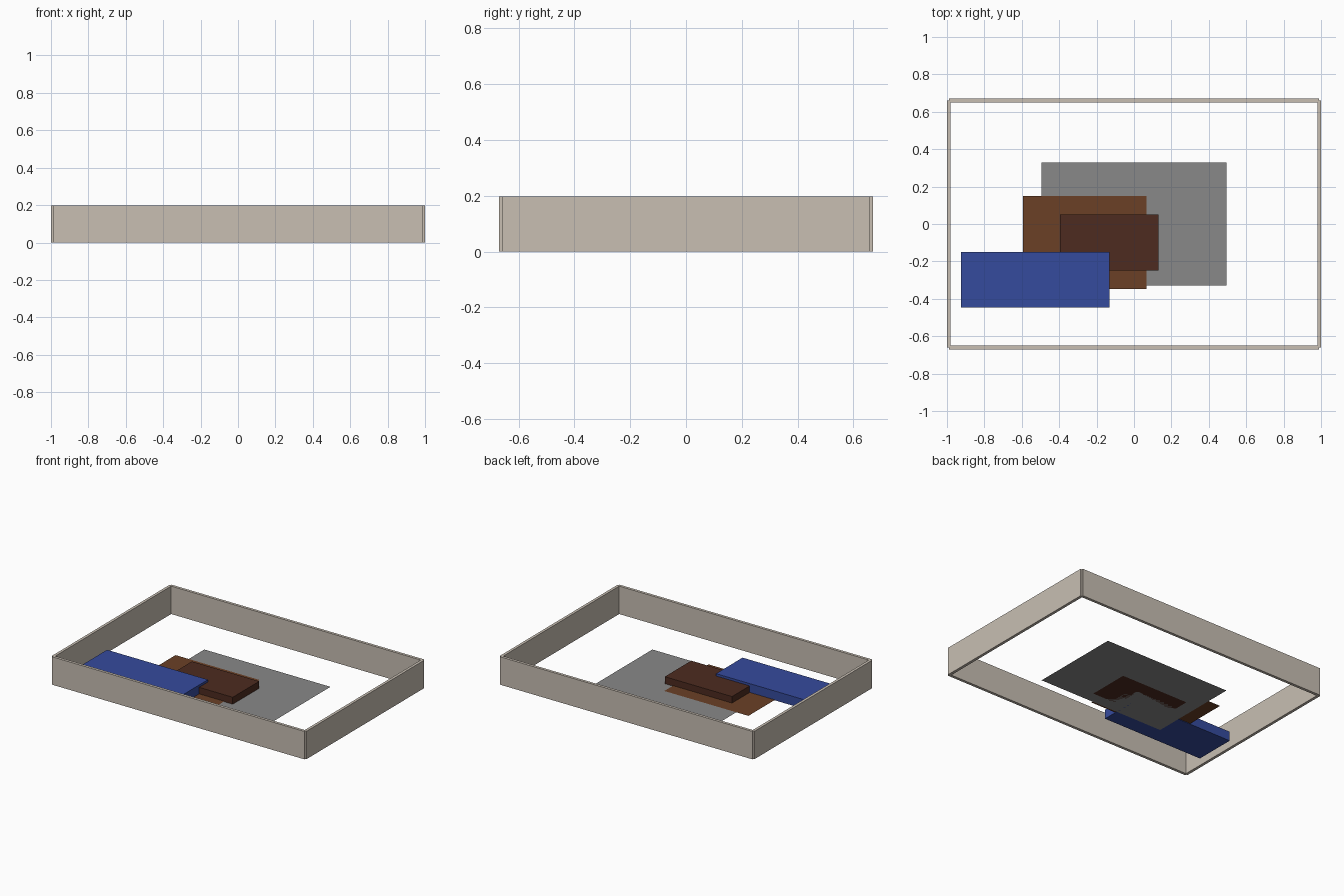
import bpy

if "Cube" in bpy.data.objects:
    bpy.data.objects.remove(bpy.data.objects["Cube"])

S = 0.33  # design unit of the layout


def material(name, rgb):
    m = bpy.data.materials.new(name)
    m.diffuse_color = (*rgb, 1.0)
    m.use_nodes = True
    m.node_tree.nodes["Principled BSDF"].inputs["Base Color"].default_value = m.diffuse_color
    return m


cream = material("cream", (0.58, 0.52, 0.45))
grey = material("grey", (0.25, 0.25, 0.25))
brown = material("brown", (0.147, 0.051, 0.019))
dark = material("dark_brown", (0.074, 0.024, 0.014))
blue = material("blue", (0.036, 0.07, 0.34))


def finish(name, mat):
    ob = bpy.context.object
    ob.name = name
    ob.data.materials.append(mat)


def box(name, x, y, sx, sy, h, mat):
    """Box standing on z = 0."""
    bpy.ops.mesh.primitive_cube_add(size=1, location=(x * S, y * S, h * S / 2))
    bpy.context.object.scale = (sx * S, sy * S, h * S)
    bpy.ops.object.transform_apply(location=False, rotation=False, scale=True)
    finish(name, mat)


def sheet(name, x, y, z, sx, sy, mat):
    """Flat single-sided rectangle."""
    bpy.ops.mesh.primitive_plane_add(size=1, location=(x * S, y * S, z * S))
    bpy.context.object.scale = (sx * S, sy * S, 1)
    bpy.ops.object.transform_apply(location=False, rotation=False, scale=True)
    finish(name, mat)


# Perimeter walls, crossing at the corners
for side, label_x, label_y in ((-1, "left", "front"), (1, "right", "back")):
    box(f"{label_x}_wall", side * 3, 0, 0.06, 4, 0.6, cream)
    box(f"{label_y}_wall", 0, side * 2, 6, 0.06, 0.6, cream)

# Floor panel and rug
sheet("floor_panel", 0, 0, 0, 3, 2, grey)
sheet("rug", -0.8, -0.3, 0.01, 2, 1.5, brown)

# Low table and sofa blocks
box("low_table", -0.4, -0.3, 1.6, 0.9, 0.15, dark)
box("sofa", -1.6, -0.9, 2.4, 0.9, 0.2, blue)
